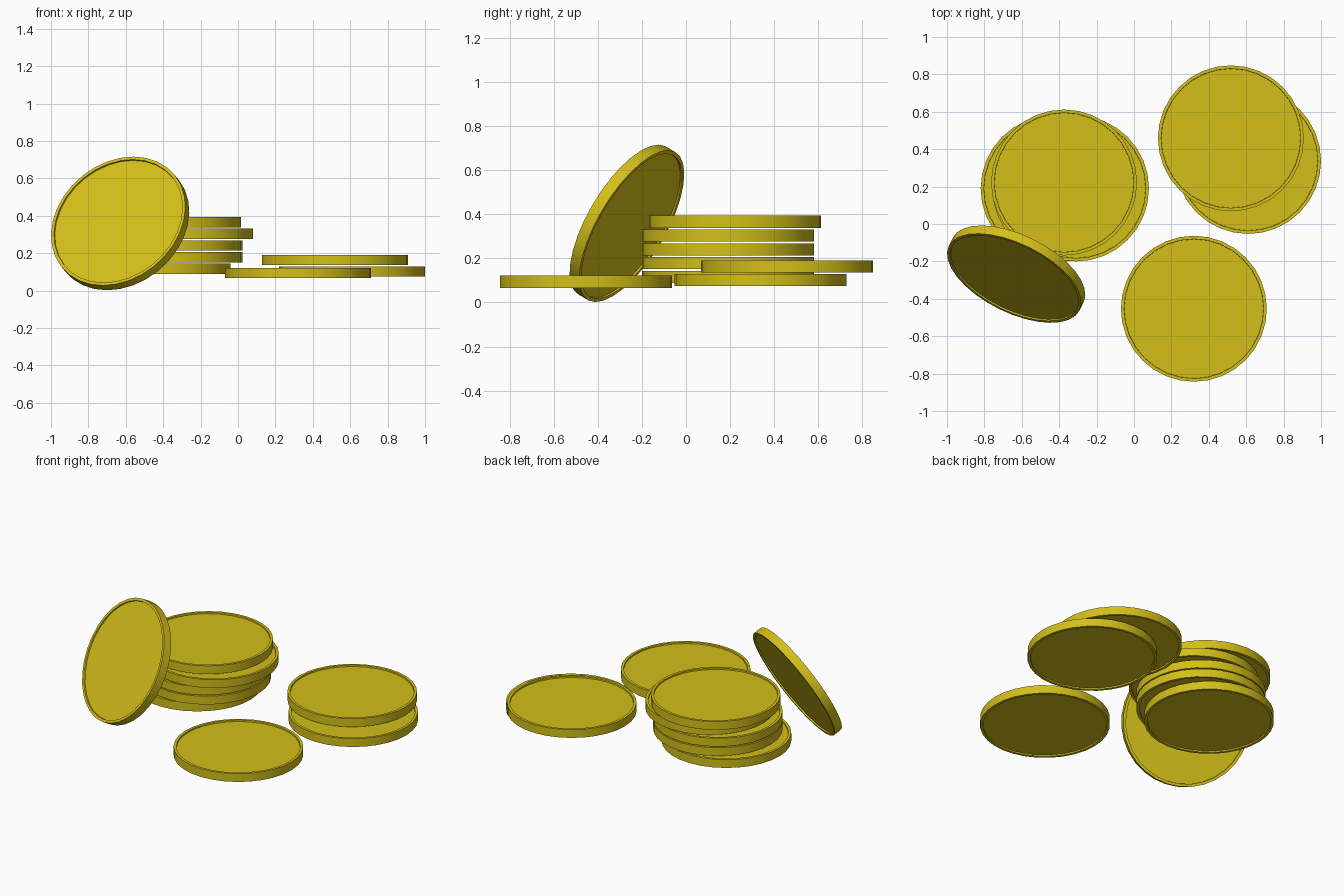
import bpy
import bmesh
from mathutils import Vector

if "Cube" in bpy.data.objects:
    bpy.data.objects.remove(bpy.data.objects["Cube"])

RADIUS, THICK, RIM, RECESS, SIDES = 0.39, 0.055, 0.017, 0.009, 32

gold = bpy.data.materials.new("gold")
gold.diffuse_color = (0.65, 0.52, 0.01, 1)
gold.use_nodes = True
gold.node_tree.nodes["Principled BSDF"].inputs["Base Color"].default_value = gold.diffuse_color


def coin_mesh():
    """Disc with a narrow raised rim on both faces."""
    bm = bmesh.new()
    bmesh.ops.create_cone(bm, cap_ends=True, segments=SIDES, radius1=RADIUS,
                          radius2=RADIUS, depth=THICK)
    caps = [f for f in bm.faces if len(f.verts) > 4]
    for cap in caps:
        # rim, then the recessed field
        bmesh.ops.inset_region(bm, faces=[cap], thickness=RIM)
        bmesh.ops.inset_region(bm, faces=[cap], thickness=0.001, depth=-RECESS)
    mesh = bpy.data.meshes.new("coin")
    bm.to_mesh(mesh)
    bm.free()
    mesh.materials.append(gold)
    return mesh


def add_coin(name, location, normal=(0, 0, 1)):
    obj = bpy.data.objects.new(name, coin_mesh())
    bpy.context.collection.objects.link(obj)
    obj.location = location
    obj.rotation_euler = Vector(normal).to_track_quat('Z', 'Y').to_euler()
    bpy.ops.object.select_all(action='DESELECT')
    obj.select_set(True)
    bpy.context.view_layer.objects.active = obj
    bpy.ops.object.shade_smooth_by_angle(angle=0.52)


# stack of five, bottom to top
stack = [(-0.43, 0.19), (-0.367, 0.19), (-0.367, 0.19), (-0.31, 0.19), (-0.374, 0.222)]
for i, (x, y) in enumerate(stack):
    add_coin(f"stack_coin_{i + 1}", (x, y, 0.116 + 0.0625 * i))

# overlapping pair
add_coin("pair_coin_lower", (0.61, 0.337, 0.102))
add_coin("pair_coin_upper", (0.518, 0.458, 0.164))

# single coin lying flat
add_coin("loose_coin", (0.32, -0.453, 0.094))

# coin leaning against the stack
add_coin("leaning_coin", (-0.63, -0.268, 0.359), (-0.39, -0.79, 0.47))
